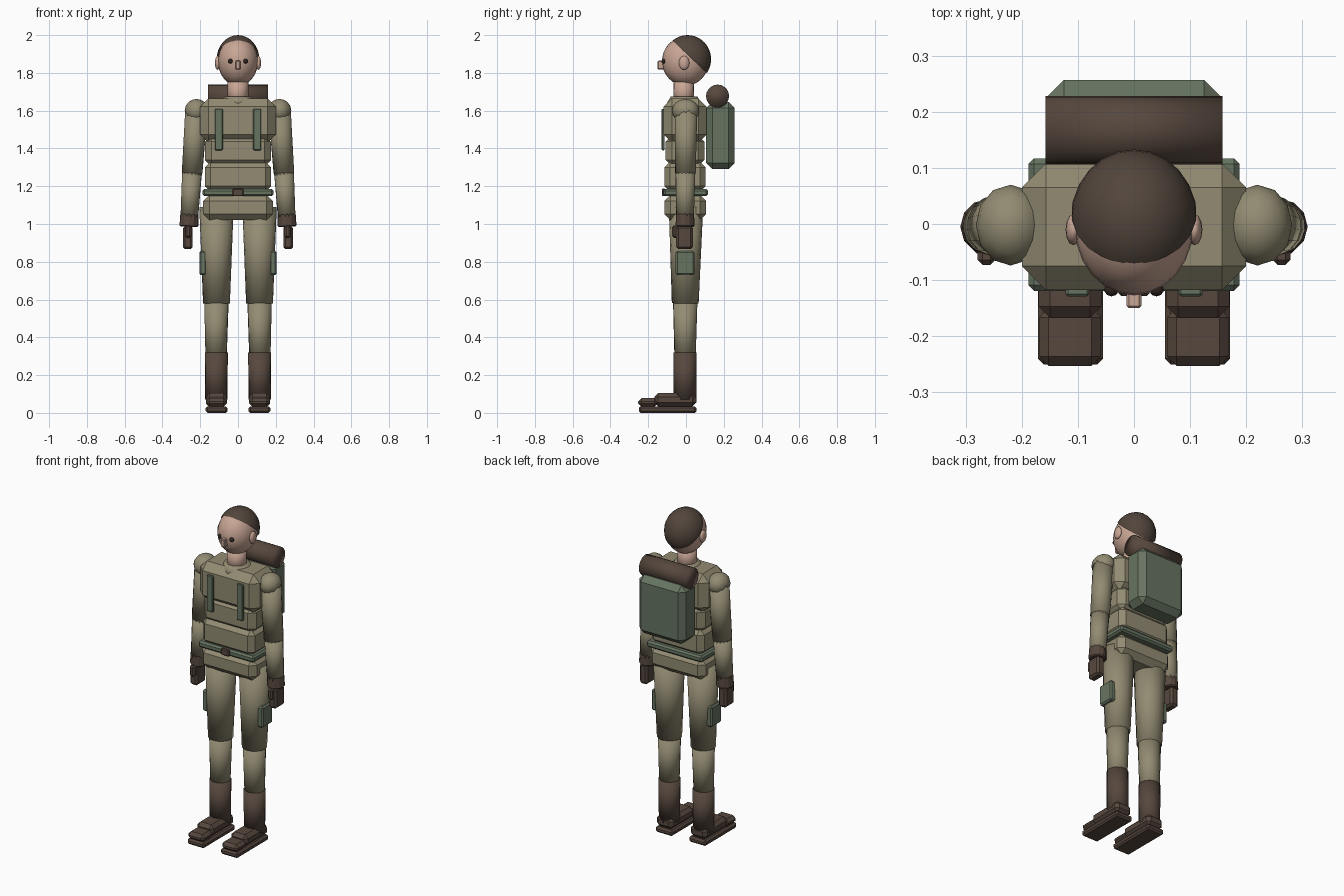
import bpy, bmesh
from mathutils import Vector, Matrix

cube = bpy.data.objects.get("Cube")
if cube:
    bpy.data.objects.remove(cube, do_unlink=True)


def material(name, rgb):
    m = bpy.data.materials.new(name)
    m.use_nodes = True
    m.diffuse_color = (*rgb, 1)
    m.node_tree.nodes["Principled BSDF"].inputs["Base Color"].default_value = (*rgb, 1)
    return m


OLIVE = material("olive cloth", (0.29, 0.26, 0.17))
GREEN = material("green canvas", (0.135, 0.175, 0.12))
BROWN = material("brown leather", (0.095, 0.064, 0.048))
HAIR = material("dark hair", (0.085, 0.06, 0.045))
SKIN = material("skin", (0.58, 0.38, 0.30))
DARK = material("dark eyes", (0.03, 0.02, 0.016))


def finish(name, bm, mat, smooth=False):
    bmesh.ops.recalc_face_normals(bm, faces=bm.faces)
    for f in bm.faces:
        f.smooth = smooth
    me = bpy.data.meshes.new(name)
    bm.to_mesh(me)
    bm.free()
    me.materials.append(mat)
    ob = bpy.data.objects.new(name, me)
    bpy.context.collection.objects.link(ob)
    return ob


def box(name, x, y, z, bevel, mat):
    """Chamfered block given as (low, high) ranges."""
    bm = bmesh.new()
    bmesh.ops.create_cube(bm, size=1)
    lo, hi = Vector((min(x), y[0], z[0])), Vector((max(x), y[1], z[1]))
    bmesh.ops.scale(bm, vec=hi - lo, verts=bm.verts)
    bmesh.ops.translate(bm, vec=(lo + hi) / 2, verts=bm.verts)
    if bevel:
        bmesh.ops.bevel(bm, geom=bm.edges[:], offset=bevel, segments=1,
                        affect='EDGES', profile=0.5)
    return finish(name, bm, mat)


def limb(name, a, b, ra, rb, mat, sides=16, smooth=True):
    """Capped tapering tube from a to b."""
    a, b = Vector(a), Vector(b)
    bm = bmesh.new()
    rot = (b - a).to_track_quat('Z', 'Y').to_matrix().to_4x4()
    bmesh.ops.create_cone(bm, cap_ends=True, segments=sides, radius1=ra, radius2=rb,
                          depth=(b - a).length,
                          matrix=Matrix.Translation((a + b) / 2) @ rot)
    return finish(name, bm, mat, smooth)


def ball(name, centre, radii, mat, u=16, v=10, cut=None):
    """Ellipsoid, optionally cut by a plane (point, normal)."""
    bm = bmesh.new()
    bmesh.ops.create_uvsphere(bm, u_segments=u, v_segments=v, radius=1)
    bmesh.ops.scale(bm, vec=radii, verts=bm.verts)
    bmesh.ops.translate(bm, vec=centre, verts=bm.verts)
    if cut:
        bmesh.ops.bisect_plane(bm, geom=bm.verts[:] + bm.edges[:] + bm.faces[:],
                               plane_co=cut[0], plane_no=cut[1], clear_inner=True)
    return finish(name, bm, mat, True)


# Head
ball("head", (0, -0.003, 1.862), (0.106, 0.124, 0.13), SKIN, 24, 16)
ball("hair", (0, 0.008, 1.872), (0.113, 0.125, 0.128), HAIR, 24, 16,
     cut=((0, -0.06, 1.96), (0, 0.95, 1)))
box("nose", (-0.013, 0.013), (-0.15, -0.11), (1.818, 1.865), 0.004, SKIN)
limb("neck", (0, -0.012, 1.63), (0, -0.012, 1.77), 0.056, 0.054, SKIN)
limb("collar", (0, -0.01, 1.625), (0, -0.01, 1.675), 0.1, 0.07, OLIVE)

# Torso
box("chest", (-0.2, 0.2), (-0.118, 0.108), (1.43, 1.665), 0.043, OLIVE)
box("upper_waist", (-0.175, 0.175), (-0.108, 0.098), (1.305, 1.47), 0.034, OLIVE)
box("lower_waist", (-0.175, 0.175), (-0.114, 0.104), (1.17, 1.33), 0.03, OLIVE)
box("pelvis", (-0.185, 0.185), (-0.115, 0.107), (1.02, 1.155), 0.034, OLIVE)
box("belt", (-0.188, 0.188), (-0.119, 0.117), (1.147, 1.186), 0.01, GREEN)
box("buckle", (-0.028, 0.028), (-0.128, -0.11), (1.147, 1.187), 0.005, BROWN)

# Pack and bedroll
box("backpack", (-0.158, 0.158), (0.107, 0.257), (1.29, 1.647), 0.033, GREEN)
limb("bedroll", (-0.158, 0.167, 1.677), (0.158, 0.167, 1.677), 0.061, 0.061, BROWN, 20)

for side, s in (("left", 1), ("right", -1)):
    # Face
    ball(f"{side}_ear", (s * 0.108, -0.01, 1.853), (0.014, 0.028, 0.037), SKIN, 12, 8)
    ball(f"{side}_eye", (s * 0.04, -0.117, 1.862), (0.013, 0.012, 0.013), DARK, 10, 8)

    # Strap
    box(f"{side}_strap", (s * 0.08, s * 0.122), (-0.129, -0.113), (1.39, 1.61), 0.004, GREEN)

    # Arm
    ball(f"{side}_shoulder", (s * 0.22, -0.002, 1.6), (0.062, 0.072, 0.062), OLIVE, 12, 8)
    limb(f"{side}_upper_arm", (s * 0.22, 0, 1.6), (s * 0.243, -0.003, 1.27),
         0.06, 0.055, OLIVE)
    ball(f"{side}_elbow", (s * 0.243, -0.003, 1.275), (0.054, 0.054, 0.054), OLIVE)
    limb(f"{side}_forearm", (s * 0.243, -0.003, 1.28), (s * 0.258, -0.005, 1.03),
         0.053, 0.047, OLIVE)
    cuff = limb(f"{side}_glove_cuff", (s * 0.26, -0.005, 0.985), (s * 0.257, -0.005, 1.057),
                0.05, 0.048, BROWN, 12, False)
    bev = cuff.modifiers.new("soft rims", 'BEVEL')
    bev.width = 0.006
    bev.segments = 1
    box(f"{side}_hand", (s * 0.24, s * 0.292), (-0.053, 0.036), (0.867, 0.99), 0.012, BROWN)
    box(f"{side}_thumb", (s * 0.247, s * 0.279), (-0.073, -0.035), (0.927, 0.992), 0.009, BROWN)

    # Leg
    limb(f"{side}_thigh", (s * 0.114, 0, 1.09), (s * 0.114, -0.004, 0.58),
         0.091, 0.071, OLIVE)
    ball(f"{side}_knee", (s * 0.114, -0.004, 0.605), (0.069, 0.069, 0.064), OLIVE)
    limb(f"{side}_shin", (s * 0.114, -0.004, 0.6), (s * 0.116, -0.005, 0.28),
         0.065, 0.056, OLIVE)
    box(f"{side}_thigh_pouch", (s * 0.165, s * 0.205), (-0.055, 0.045), (0.73, 0.858),
        0.009, GREEN)

    # Boot
    limb(f"{side}_boot_shaft", (s * 0.115, -0.005, 0.07), (s * 0.115, -0.005, 0.32),
         0.06, 0.061, BROWN)
    box(f"{side}_boot_foot", (s * 0.058, s * 0.17), (-0.167, 0.055), (0.035, 0.104),
        0.02, BROWN)
    box(f"{side}_boot_toe", (s * 0.059, s * 0.169), (-0.253, -0.15), (0.032, 0.078),
        0.017, BROWN)
    box(f"{side}_boot_sole", (s * 0.055, s * 0.171), (-0.25, 0.056), (0, 0.035),
        0.01, BROWN)
